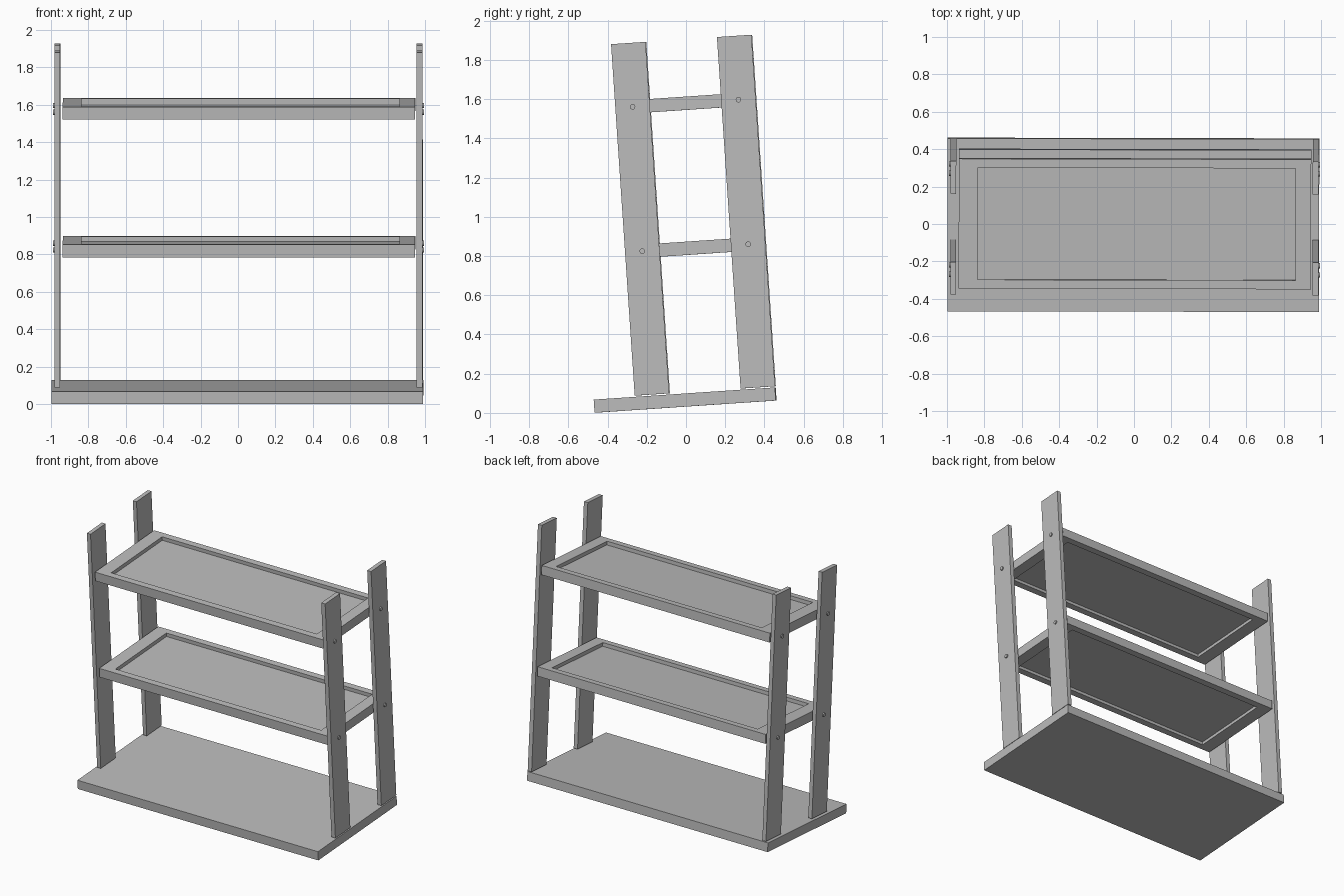
import bpy, bmesh
from math import radians, pi
from mathutils import Matrix, Vector

cube = bpy.data.objects.get("Cube")
if cube:
    bpy.data.objects.remove(cube, do_unlink=True)

grey = bpy.data.materials.new("plain grey")
grey.use_nodes = True
colour = (0.5, 0.5, 0.5, 1)
grey.diffuse_color = colour
grey.node_tree.nodes["Principled BSDF"].inputs["Base Color"].default_value = colour

# The whole stand leans back-up by a few degrees
LEAN = Matrix.Rotation(radians(-0.12), 4, 'Z') @ Matrix.Rotation(radians(3.85), 4, 'X')


def finish(name, bm):
    bm.transform(LEAN)
    bmesh.ops.recalc_face_normals(bm, faces=bm.faces)
    mesh = bpy.data.meshes.new(name)
    bm.to_mesh(mesh)
    bm.free()
    mesh.materials.append(grey)
    obj = bpy.data.objects.new(name, mesh)
    bpy.context.collection.objects.link(obj)
    return obj


def add_box(bm, low, high):
    low, high = Vector(low), Vector(high)
    place = Matrix.Translation((low + high) / 2) @ Matrix.Diagonal((*(high - low), 1))
    bmesh.ops.create_cube(bm, size=1, matrix=place)


def box(name, low, high):
    bm = bmesh.new()
    add_box(bm, low, high)
    return finish(name, bm)


def shelf(name, bottom):
    """Tray with a sunken panel on both its top and its underside."""
    bm = bmesh.new()
    add_box(bm, (-0.937, -0.24, bottom), (0.947, 0.456, bottom + 0.068))
    bm.normal_update()
    for face in [f for f in bm.faces if abs(f.normal.z) > 0.5]:
        depth = 0.027 if face.normal.z > 0 else 0.023
        direction = face.normal.copy()
        centre = face.calc_center_median()
        rim = bmesh.ops.inset_region(bm, faces=[face], thickness=0.068)
        # Rim is a little wider across the ends
        for v in face.verts:
            v.co.x = centre.x + 0.008 + (0.85 if v.co.x > centre.x else -0.85)
        floor = bmesh.ops.extrude_face_region(bm, geom=[face])
        verts = [g for g in floor["geom"] if isinstance(g, bmesh.types.BMVert)]
        bmesh.ops.translate(bm, verts=verts, vec=-direction * depth)
        if face.is_valid:
            bmesh.ops.delete(bm, geom=[face], context='FACES_ONLY')
    return finish(name, bm)


def screw(name, x, y, z):
    bm = bmesh.new()
    place = Matrix.Translation((x, y, z)) @ Matrix.Rotation(pi / 2, 4, 'Y')
    bmesh.ops.create_cone(bm, cap_ends=True, segments=16, radius1=0.014,
                          radius2=0.014, depth=0.016, matrix=place)
    return finish(name, bm)


# Base board
box("base_board", (-0.997, -0.463, 0.032), (0.99, 0.463, 0.099))

# Shelves
SHELVES = {"lower": 0.803, "upper": 1.541}
for level, bottom in SHELVES.items():
    shelf(level + "_shelf", bottom)

# Four upright posts, each with a screw per shelf
for side, inner, outer in (("right", -0.951, -0.981), ("left", 0.955, 0.987)):
    for end, y0, y1 in (("front", -0.253, -0.077), ("back", 0.288, 0.464)):
        box(f"{end}_{side}_post", (min(inner, outer), y0, 0.105),
            (max(inner, outer), y1, 1.901))
        for level, bottom in SHELVES.items():
            screw(f"{end}_{side}_{level}_screw", outer, (y0 + y1) / 2, bottom + 0.034)
